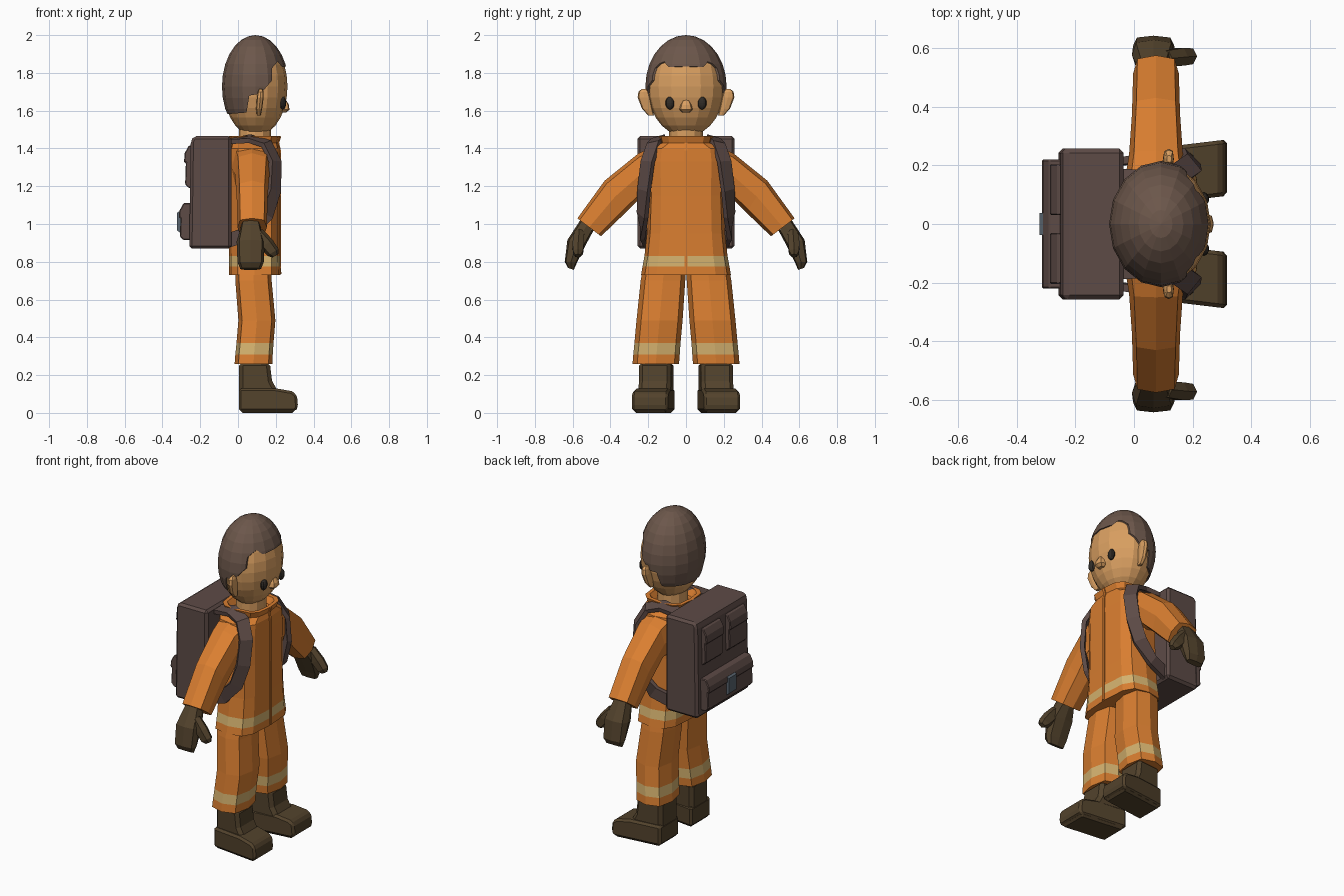
import bpy, bmesh, math
from mathutils import Vector as V

if "Cube" in bpy.data.objects:
    bpy.data.objects.remove(bpy.data.objects["Cube"])


def mat(name, rgb):
    m = bpy.data.materials.new(name)
    m.diffuse_color = (*rgb, 1)
    m.use_nodes = True
    m.node_tree.nodes["Principled BSDF"].inputs["Base Color"].default_value = m.diffuse_color
    return m


ORANGE = mat("orange_cloth", (0.70, 0.21, 0.03))
STRIPE = mat("reflective_stripe", (0.67, 0.45, 0.16))
SKIN = mat("skin", (0.70, 0.35, 0.12))
HAIR = mat("hair", (0.15, 0.095, 0.07))
PACK = mat("pack_cloth", (0.11, 0.07, 0.062))
LEATHER = mat("brown_leather", (0.085, 0.055, 0.025))
METAL = mat("buckle_metal", (0.10, 0.13, 0.16))
DARK = mat("eye_dark", (0.03, 0.025, 0.02))


def make(name, bm, mats, mirror=False, bevel=0):
    bmesh.ops.recalc_face_normals(bm, faces=bm.faces)
    me = bpy.data.meshes.new(name)
    bm.to_mesh(me)
    bm.free()
    ob = bpy.data.objects.new(name, me)
    bpy.context.collection.objects.link(ob)
    for m in mats:
        me.materials.append(m)
    if bevel:
        b = ob.modifiers.new("bevel", 'BEVEL')
        b.width, b.segments, b.limit_method = bevel, 1, 'ANGLE'
    if mirror:
        m = ob.modifiers.new("mirror", 'MIRROR')
        m.use_axis = (False, True, False)
        m.use_mirror_merge = False
    return ob


def ring(c, a, b, n=8, p=0.65):
    """Rounded-box cross-section around c with half-axes a and b."""
    pts = []
    for i in range(n):
        t = 2 * math.pi * i / n
        ct, st = round(math.cos(t), 6), round(math.sin(t), 6)
        pts.append(V(c) + V(a) * math.copysign(abs(ct) ** p, ct)
                   + V(b) * math.copysign(abs(st) ** p, st))
    return pts


def flat_ring(z, cx, cy, rx, ry, n=8, p=0.65):
    return ring((cx, cy, z), (rx, 0, 0), (0, ry, 0), n, p)


def limb_ring(upper, lower, rx, cx=0.075):
    """Cross-section of a limb given its outer and inner (y, z) edge points."""
    u, l = V((cx, *upper)), V((cx, *lower))
    return ring((u + l) / 2, (u - l) / 2, (rx, 0, 0), 8, 0.6)


def loft(name, rings, mats, mirror=False, bands=()):
    bm = bmesh.new()
    vs = [[bm.verts.new(p) for p in r] for r in rings]
    n = len(vs[0])
    for k in range(len(vs) - 1):
        for i in range(n):
            j = (i + 1) % n
            f = bm.faces.new((vs[k][i], vs[k][j], vs[k + 1][j], vs[k + 1][i]))
            f.material_index = 1 if k in bands else 0
    bm.faces.new(vs[0])
    bm.faces.new(vs[-1])
    return make(name, bm, mats, mirror)


def prism(name, profile, y0, y1, mats, mirror=False, bevel=0, shear=0):
    """Extrude an (x, z) profile from y0 to y1."""
    bm = bmesh.new()
    ends = [[bm.verts.new((x, y + shear * x, z)) for x, z in profile] for y in (y0, y1)]
    n = len(profile)
    for i in range(n):
        j = (i + 1) % n
        bm.faces.new((ends[0][i], ends[0][j], ends[1][j], ends[1][i]))
    bm.faces.new(ends[0])
    bm.faces.new(ends[1])
    return make(name, bm, mats, mirror, bevel)


def ellipsoid(name, c, r, mats, seg=16, rings=14, mirror=False):
    bm = bmesh.new()
    bmesh.ops.create_uvsphere(bm, u_segments=seg, v_segments=rings, radius=1)
    for v in bm.verts:
        v.co = V((c[i] + v.co[i] * r[i] for i in range(3)))
    return make(name, bm, mats, mirror)


# Head and hair cap, with the hairline cut out by a side profile
HC = (0.092, 0, 1.728)
head = ellipsoid("head", HC, (0.170, 0.205, 0.265), [SKIN])
hair = ellipsoid("hair", HC, (0.177, 0.215, 0.272), [HAIR])
hairline = [(-0.2, 1.57), (0.045, 1.59), (0.06, 1.68), (0.12, 1.69), (0.18, 1.76),
            (0.18, 1.825), (0.21, 1.86), (0.235, 1.83), (0.35, 1.86), (0.35, 1.3), (-0.2, 1.3)]
cutter = prism("hairline_cutter", hairline, -0.4, 0.4, [HAIR])
cutter.hide_render = True
cutter.hide_viewport = True
for target in (cutter, head):
    b = hair.modifiers.new("cut", 'BOOLEAN')
    b.operation, b.solver, b.object = 'DIFFERENCE', 'EXACT', target

# Face features and neck
ellipsoid("eye", (0.238, 0.085, 1.64), (0.018, 0.024, 0.034), [DARK], 10, 8, True)
loft("nose", [flat_ring(z, 0.24, 0, rx, ry) for z, rx, ry in
              [(1.59, 0.015, 0.02), (1.605, 0.032, 0.035), (1.63, 0.03, 0.03),
               (1.66, 0.012, 0.014)]], [SKIN])
loft("ear", [flat_ring(z, cx, cy, rx, ry) for z, cx, cy, rx, ry in
             [(1.575, 0.11, 0.185, 0.010, 0.015), (1.61, 0.112, 0.205, 0.016, 0.028),
              (1.67, 0.118, 0.222, 0.018, 0.034), (1.70, 0.120, 0.225, 0.015, 0.027),
              (1.715, 0.12, 0.222, 0.008, 0.012)]], [SKIN], True)
loft("neck", [flat_ring(z, 0.09, 0, 0.085, 0.09, 12, 1) for z in (1.40, 1.52)], [SKIN])

# Jacket with hem stripe and open collar
jacket = [(0.73, 0.137, 0.238), (0.775, 0.136, 0.23), (0.83, 0.135, 0.22), (0.95, 0.134, 0.207),
          (1.15, 0.134, 0.2), (1.33, 0.135, 0.205), (1.40, 0.133, 0.195), (1.43, 0.125, 0.135),
          (1.465, 0.137, 0.145), (1.465, 0.115, 0.12), (1.43, 0.09, 0.095)]
loft("jacket", [flat_ring(z, 0.088, 0, rx, ry, 12, 0.6) for z, rx, ry in jacket],
     [ORANGE, STRIPE], bands=(1,))
prism("jacket_placket", [(0.20, 0.735), (0.229, 0.735), (0.227, 1.39), (0.218, 1.43),
                         (0.229, 1.462), (0.20, 1.462)], -0.008, 0.008, [ORANGE])

# Sleeves and gloves
loft("sleeve", [limb_ring(u, l, rx) for u, l, rx in
                [((0.12, 1.43), (0.14, 1.17), 0.11), ((0.25, 1.375), (0.22, 1.16), 0.092),
                 ((0.43, 1.23), (0.32, 1.06), 0.082), ((0.575, 1.03), (0.45, 0.935), 0.078)]],
     [ORANGE], True)
loft("glove", [limb_ring(u, l, rx, 0.067) for u, l, rx in
               [((0.56, 1.02), (0.49, 0.965), 0.05), ((0.628, 0.915), (0.525, 0.90), 0.074),
                ((0.642, 0.80), (0.575, 0.80), 0.07), ((0.625, 0.768), (0.594, 0.757), 0.055)]],
     [LEATHER], True)
loft("glove_thumb", [ring(c, (r, 0, r * 0.6), (0, r, 0), 6, 0.8) for c, r in
                     [((0.10, 0.565, 0.955), 0.03), ((0.15, 0.57, 0.895), 0.034),
                      ((0.185, 0.572, 0.85), 0.03), ((0.198, 0.572, 0.832), 0.016)]],
     [LEATHER], True)

# Trouser legs with stripe
loft("trouser_leg", [flat_ring(z, cx, cy, rx, ry) for z, cx, cy, rx, ry in
                     [(0.80, 0.08, 0.112, 0.095, 0.11), (0.70, 0.082, 0.122, 0.096, 0.118),
                      (0.49, 0.10, 0.14, 0.098, 0.122), (0.37, 0.09, 0.151, 0.098, 0.122),
                      (0.31, 0.085, 0.156, 0.099, 0.123), (0.26, 0.082, 0.16, 0.1, 0.123)]],
     [ORANGE, STRIPE], True, bands=(3,))

# Boots: foot with toe, and shaft
prism("boot_foot", [(0.004, 0.008), (0.305, 0.008), (0.318, 0.03), (0.312, 0.095),
                    (0.285, 0.115), (0.2, 0.13), (0.004, 0.13)],
      0.058, 0.25, [LEATHER], True, 0.03, 0.12)
prism("boot_sole", [(0.012, 0), (0.30, 0), (0.30, 0.03), (0.012, 0.03)],
      0.066, 0.242, [LEATHER], True, 0.012, 0.12)
prism("boot_shaft", [(0.006, 0.08), (0.215, 0.08), (0.205, 0.125), (0.18, 0.17), (0.168, 0.27),
                     (0.006, 0.27)], 0.065, 0.235, [LEATHER], True, 0.02, 0.09)

# Backpack with pockets and buckle
prism("backpack", [(-0.258, 0.87), (-0.035, 0.87), (-0.035, 1.465), (-0.235, 1.465),
                   (-0.25, 1.44)], -0.257, 0.257, [PACK], bevel=0.028)


def pocket(name, x, z0, z1, y0, y1, mirror):
    h = z1 - z0
    prism(name, [(-0.23, z0), (x + 0.025, z0), (x + 0.006, z0 + 0.02), (x + 0.01, z1 - 0.4 * h),
                 (x, z1 - 0.4 * h), (x + 0.004, z1 - 0.04), (x + 0.025, z1), (-0.23, z1)],
          y0, y1, [PACK], mirror, 0.008)


pocket("upper_pocket", -0.286, 1.19, 1.415, 0.03, 0.205, True)
pocket("lower_pocket", -0.314, 0.915, 1.11, -0.22, 0.22, False)
prism("pocket_buckle", [(-0.30, 0.95), (-0.322, 0.965), (-0.322, 1.06), (-0.30, 1.075)],
      -0.038, 0.038, [METAL])

# Shoulder straps swept over the shoulder and back under the arm
path = [((-0.06, 0.15, 1.435), (0, 0, 1)), ((0.06, 0.145, 1.452), (0, 0.3, 1)),
        ((0.15, 0.17, 1.425), (0.6, 0.6, 1)), ((0.197, 0.203, 1.33), (1, 0.8, 0.3)),
        ((0.192, 0.222, 1.18), (1, 1, 0)), ((0.15, 0.23, 1.05), (0.6, 1, -0.2)),
        ((0.06, 0.23, 0.95), (0, 1, 0)), ((-0.06, 0.21, 0.91), (0, 1, 0))]
rects = []
for i, (c, nrm) in enumerate(path):
    tan = V(path[min(i + 1, len(path) - 1)][0]) - V(path[max(i - 1, 0)][0])
    side = tan.cross(V(nrm)).normalized()
    out = side.cross(tan).normalized()
    rects.append([V(c) + side * 0.038 * s + out * 0.013 * t
                  for s, t in ((1, 1), (-1, 1), (-1, -1), (1, -1))])
loft("shoulder_strap", rects, [PACK], True)
